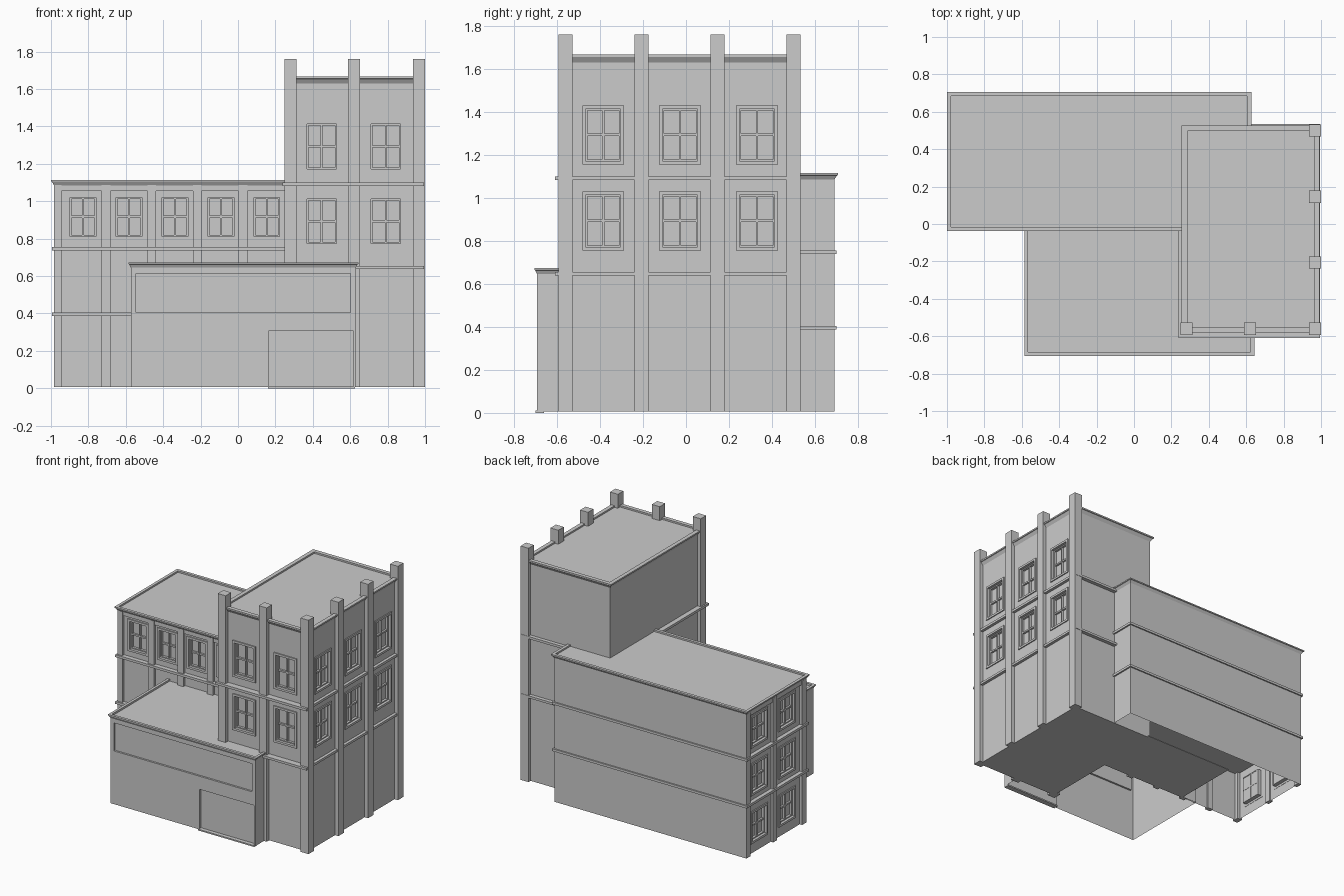
import bpy, bmesh

if "Cube" in bpy.data.objects:
    bpy.data.objects.remove(bpy.data.objects["Cube"])

Z0 = 0.006


def boxes(name, dims):
    """One object made of axis-aligned boxes (x0, x1, y0, y1, z0, z1)."""
    bm = bmesh.new()
    for x0, x1, y0, y1, z0, z1 in dims:
        vs = bmesh.ops.create_cube(bm, size=1)['verts']
        for v in vs:
            v.co = ((x0 + x1) / 2 + v.co.x * (x1 - x0),
                    (y0 + y1) / 2 + v.co.y * (y1 - y0),
                    (z0 + z1) / 2 + v.co.z * (z1 - z0))
    me = bpy.data.meshes.new(name)
    bm.to_mesh(me)
    bm.free()
    ob = bpy.data.objects.new(name, me)
    bpy.context.collection.objects.link(ob)
    return ob


def on_face(face, plane, u0, u1, z0, z1, d0, d1):
    """Box on a wall: u runs along the wall, d is distance outwards."""
    if face == 'front':
        return (u0, u1, plane - d1, plane - d0, z0, z1)
    if face == 'right':
        return (plane + d0, plane + d1, u0, u1, z0, z1)
    return (plane - d1, plane - d0, u0, u1, z0, z1)


def walls(name, dim, cuts, open_bottom):
    """Solid block with recesses cut in, optionally open underneath."""
    ob = boxes(name, [dim])
    cutter = boxes(name + "_cutter", cuts)
    cutter.hide_render = True
    mod = ob.modifiers.new("recesses", 'BOOLEAN')
    mod.operation = 'DIFFERENCE'
    mod.solver = 'EXACT'
    mod.object = cutter
    dg = bpy.context.evaluated_depsgraph_get()
    me = bpy.data.meshes.new_from_object(ob.evaluated_get(dg))
    ob.modifiers.clear()
    ob.data = me
    bpy.data.objects.remove(cutter)
    if open_bottom:
        bm = bmesh.new()
        bm.from_mesh(me)
        low = [f for f in bm.faces if f.normal.z < -0.9 and f.calc_center_median().z < dim[4] + 1e-3]
        bmesh.ops.delete(bm, geom=low, context='FACES')
        bm.to_mesh(me)
        bm.free()
    return ob


def cornice(name, x0, x1, y0, y1, z0, z1, out, lip, sink):
    """Flared cornice with a flat rim and a slightly sunken roof."""
    h = z1 - z0
    steps = [(0, z0), (out * 0.75, z0 + h * 0.65), (out, z0 + h * 0.7), (out, z1),
             (out - lip, z1), (out - lip, z1 - sink)]
    bm = bmesh.new()
    prev = None
    for o, z in steps:
        ring = [bm.verts.new(c) for c in ((x0 - o, y0 - o, z), (x1 + o, y0 - o, z),
                                          (x1 + o, y1 + o, z), (x0 - o, y1 + o, z))]
        if prev:
            for i in range(4):
                j = (i + 1) % 4
                bm.faces.new((prev[i], prev[j], ring[j], ring[i]))
        prev = ring
    bm.faces.new(prev)
    me = bpy.data.meshes.new(name)
    bm.to_mesh(me)
    bm.free()
    bpy.context.collection.objects.link(bpy.data.objects.new(name, me))


def ring(face, plane, u, z, w, h, t, d0, d1):
    """Four bars forming a rectangular frame with outer size w x h."""
    a, b, c, d = u - w / 2, u + w / 2, z - h / 2, z + h / 2
    return [on_face(face, plane, a, a + t, c, d, d0, d1),
            on_face(face, plane, b - t, b, c, d, d0, d1),
            on_face(face, plane, a + t, b - t, c, c + t, d0, d1),
            on_face(face, plane, a + t, b - t, d - t, d, d0, d1)]


def window_row(name, face, plane, us, zs, w, h):
    """Trimmed four-pane windows; returns the recesses to cut."""
    cuts, frames = [], []
    t = 0.016
    for u in us:
        for z in zs:
            wi, hi = w - 2 * t, h - 2 * t
            cuts.append(on_face(face, plane, u - wi / 2, u + wi / 2, z - hi / 2, z + hi / 2, -0.03, 0.02))
            frames += ring(face, plane, u, z, w, h, t, -0.002, 0.008)
            frames += ring(face, plane, u, z, wi, hi, 0.008, -0.032, -0.012)
            frames.append(on_face(face, plane, u - 0.005, u + 0.005, z - hi / 2, z + hi / 2, -0.032, -0.014))
            frames.append(on_face(face, plane, u - wi / 2, u + wi / 2, z - 0.006, z + 0.006, -0.032, -0.016))
    boxes(name, frames)
    return cuts


# Tower
TX0, TX1, TY0, TY1 = 0.275, 0.972, -0.563, 0.507
tower_z = (0.893, 1.293)
cuts = window_row("tower_side_windows", 'right', TX1, (-0.385, -0.028, 0.33), tower_z, 0.195, 0.275)
cuts += window_row("tower_front_windows", 'front', TY0, (0.447, 0.79), tower_z, 0.19, 0.272)
walls("tower_walls", (TX0, TX1, TY0, TY1, Z0, 1.635), cuts, False)
cornice("tower_roof", TX0, TX1, TY0, TY1, 1.63, 1.667, 0.02, 0.03, 0.012)
P = 0.0325
posts = [(x, -0.56) for x in (0.28, 0.62, 0.9675)] + [(0.9675, y) for y in (-0.206, 0.146, 0.5)]
boxes("tower_pilasters", [(x - P, x + P, y - P, y + P, Z0, 1.76) for x, y in posts])
boxes("tower_belts", [(0.238, 0.994, -0.61, 0.535, 1.082, 1.1),
                      (0.238, 0.994, -0.61, 0.535, 0.638, 0.655)])

# Long rear wing
AX0, AX1, AY0, AY1 = -0.965, 0.61, 0.0, 0.69
cuts = window_row("wing_front_windows", 'front', AY0,
                  [-0.828 + 0.2455 * i for i in range(5)], (0.917,), 0.17, 0.24)
cuts += window_row("wing_end_windows", 'left', AX0, (0.185, 0.515), (0.2, 0.56, 0.917), 0.2, 0.24)
walls("wing_walls", (AX0, AX1, AY0, AY1, Z0, 1.09), cuts, True)
cornice("wing_roof", AX0 - 0.018, AX1, AY0 - 0.02, AY1, 1.085, 1.115, 0.017, 0.022, 0.012)
pil = [on_face('front', AY0, x, x + 0.047, Z0, 1.086, -0.01, 0.022)
       for x in (-0.73, -0.485, -0.241, 0.003)]
pil.append((-0.985, -0.945, -0.022, 0.03, Z0, 1.086))
pil += [on_face('left', AX0, y, y + 0.045, Z0, 1.086, -0.01, 0.02) for y in (0.328, 0.645)]
boxes("wing_pilasters", pil)
boxes("wing_headers", [on_face('front', AY0, -0.98, 0.28, 1.055, 1.086, -0.01, 0.015),
                       on_face('left', AX0, -0.01, 0.69, 1.055, 1.086, -0.01, 0.014)])
boxes("wing_belts", [(-0.995, 0.622, -0.034, 0.7, z, z + 0.018) for z in (0.738, 0.387)])
boxes("wing_floor", [(-0.45, 0.3, 0.0, 0.52, Z0, 0.012)])

# Low front shop
cuts = [(-0.545, 0.602, -0.72, -0.678, 0.405, 0.615),
        (0.163, 0.617, -0.72, -0.67, -0.05, 0.307)]
walls("shop_walls", (-0.573, 0.63, -0.692, 0.01, Z0, 0.65), cuts, True)
cornice("shop_roof", -0.573, 0.63, -0.692, 0.01, 0.645, 0.673, 0.013, 0.02, 0.014)
boxes("door_threshold", [(0.16, 0.625, -0.7, -0.66, 0, 0.01)])
